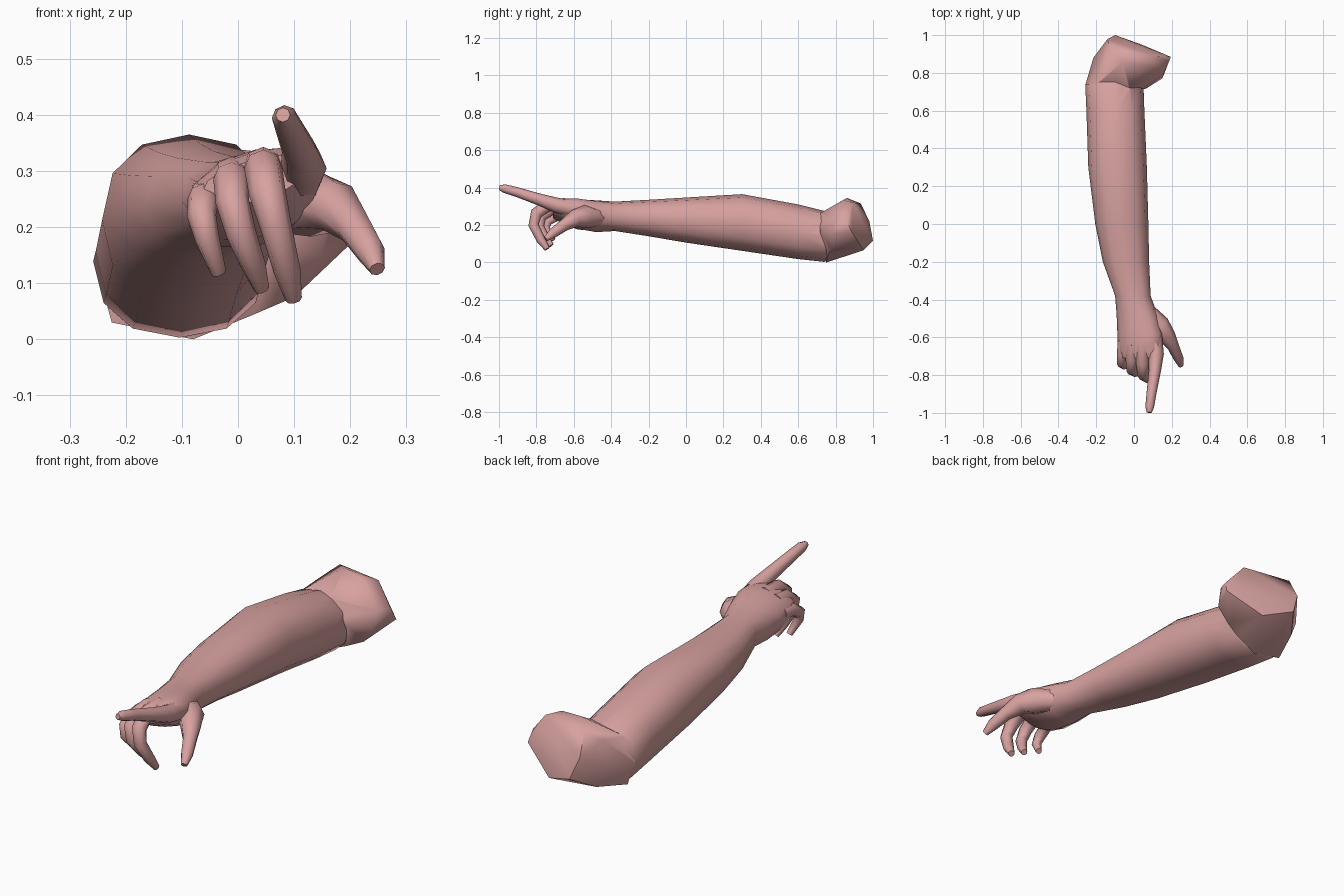
import bpy, bmesh, math
from mathutils import Vector

skin = bpy.data.materials.new("pink_skin")
skin.diffuse_color = (0.68, 0.36, 0.35, 1)


def finish(bm, name, angle=50):
    bmesh.ops.recalc_face_normals(bm, faces=bm.faces)
    mesh = bpy.data.meshes.new(name)
    bm.to_mesh(mesh)
    bm.free()
    ob = bpy.data.objects.new(name, mesh)
    bpy.context.collection.objects.link(ob)
    mesh.materials.append(skin)
    smooth(ob, angle)
    return ob


def smooth(ob, angle=50):
    bpy.ops.object.select_all(action='DESELECT')
    ob.select_set(True)
    bpy.context.view_layer.objects.active = ob
    bpy.ops.object.shade_smooth_by_angle(angle=math.radians(angle))


def loft(rings, name, angle=50):
    """Skin a list of equal point rings and close both ends."""
    bm = bmesh.new()
    rows = [[bm.verts.new(p) for p in ring] for ring in rings]
    n = len(rows[0])
    for a, b in zip(rows, rows[1:]):
        for i in range(n):
            j = (i + 1) % n
            bm.faces.new((a[i], a[j], b[j], b[i]))
    bm.faces.new(rows[0])
    bm.faces.new(rows[-1])
    return finish(bm, name, angle)


def section(y, x0, x1, z0, z1, roll=0, n=12):
    """Slightly boxy oval between the given limits, sheared by roll."""
    cx, cz, rx, rz = (x0 + x1) / 2, (z0 + z1) / 2, (x1 - x0) / 2, (z1 - z0) / 2
    ring = []
    for i in range(n):
        t = 2 * math.pi * i / n
        c, s = math.cos(t), math.sin(t)
        px = math.copysign(abs(c) ** 0.88, c) * rx
        pz = math.copysign(abs(s) ** 0.88, s) * rz
        ring.append(Vector((cx + px, y, cz + pz + px * roll)))
    return ring


def digit(name, path, n=8):
    """Round tapering tube along (x, y, z, radius) points with a blunt tip."""
    pts = [Vector(p[:3]) for p in path]
    rings = []
    for k, p in enumerate(pts):
        d = (pts[min(k + 1, len(pts) - 1)] - pts[max(k - 1, 0)]).normalized()
        u = Vector((1, 0, 0))
        u = (u - d * u.dot(d)).normalized()
        v = d.cross(u)
        rings.append([p + (u * math.cos(2 * math.pi * i / n) +
                           v * math.sin(2 * math.pi * i / n)) * path[k][3]
                      for i in range(n)])
    return loft(rings, name, 65)


# forearm, wrist and palm in one loft
arm = loft([section(*s) for s in (
    (0.82, -0.19, 0.02, 0.06, 0.24),
    (0.74, -0.258, 0.05, 0.003, 0.275),
    (0.60, -0.252, 0.055, 0.018, 0.31),
    (0.30, -0.242, 0.068, 0.062, 0.365),
    (0.00, -0.205, 0.076, 0.106, 0.347),
    (-0.20, -0.165, 0.08, 0.14, 0.335),
    (-0.38, -0.10, 0.088, 0.168, 0.325),
    (-0.48, -0.092, 0.125, 0.162, 0.332, 0.1),
    (-0.58, -0.088, 0.15, 0.18, 0.338, 0.2),
    (-0.66, -0.085, 0.145, 0.215, 0.335, 0.25),
    (-0.71, -0.065, 0.12, 0.245, 0.32, 0.25),
)], "forearm_and_palm")

# bent elbow with the cut upper arm end
bm = bmesh.new()
for p in ((0.10, 0.89, 0.32), (-0.13, 0.935, 0.315), (-0.14, 0.98, 0.22),
          (-0.10, 1.00, 0.115), (0.04, 0.95, 0.065), (0.195, 0.885, 0.165),
          (0.185, 0.86, 0.22), (-0.06, 0.86, 0.345), (0.05, 0.84, 0.333),
          (0.16, 0.80, 0.23), (0.15, 0.77, 0.15), (0.06, 0.715, 0.17),
          (0.10, 0.78, 0.075), (0.03, 0.76, 0.045), (-0.02, 0.72, 0.265),
          (-0.215, 0.88, 0.15), (-0.18, 0.87, 0.27), (-0.17, 0.90, 0.06),
          (-0.255, 0.745, 0.14), (-0.225, 0.75, 0.03), (-0.08, 0.75, 0.0),
          (-0.20, 0.74, 0.245)):
    bm.verts.new(p)
hull = bmesh.ops.convex_hull(bm, input=bm.verts)
elbow = finish(bm, "elbow")

union = arm.modifiers.new("join_elbow", 'BOOLEAN')
union.operation = 'UNION'
union.solver = 'EXACT'
union.object = elbow
bpy.context.view_layer.objects.active = arm
bpy.ops.object.modifier_apply(modifier=union.name)
bpy.data.objects.remove(elbow)
smooth(arm)

# pointing finger, curled fingers and thumb
digit("index_finger", ((0.105, -0.60, 0.285, 0.045), (0.117, -0.69, 0.305, 0.041),
                       (0.11, -0.78, 0.335, 0.032), (0.092, -0.90, 0.375, 0.026),
                       (0.083, -0.97, 0.395, 0.023), (0.08, -0.998, 0.40, 0.013)))
digit("middle_finger", ((0.045, -0.64, 0.305, 0.038), (0.045, -0.74, 0.305, 0.034),
                        (0.052, -0.80, 0.262, 0.033), (0.068, -0.815, 0.20, 0.028),
                        (0.088, -0.775, 0.12, 0.024), (0.099, -0.742, 0.072, 0.015)))
digit("ring_finger", ((-0.01, -0.64, 0.29, 0.036), (-0.012, -0.72, 0.285, 0.032),
                      (-0.01, -0.775, 0.245, 0.030), (0.005, -0.785, 0.19, 0.027),
                      (0.028, -0.75, 0.13, 0.022), (0.042, -0.72, 0.09, 0.014)))
digit("little_finger", ((-0.055, -0.62, 0.255, 0.032), (-0.062, -0.69, 0.25, 0.028),
                        (-0.065, -0.74, 0.22, 0.026), (-0.055, -0.75, 0.18, 0.022),
                        (-0.035, -0.71, 0.12, 0.014)))
digit("thumb", ((0.07, -0.47, 0.24, 0.05), (0.13, -0.54, 0.245, 0.062),
                (0.175, -0.595, 0.235, 0.047), (0.208, -0.65, 0.20, 0.032),
                (0.235, -0.71, 0.158, 0.027), (0.248, -0.75, 0.125, 0.014)))
